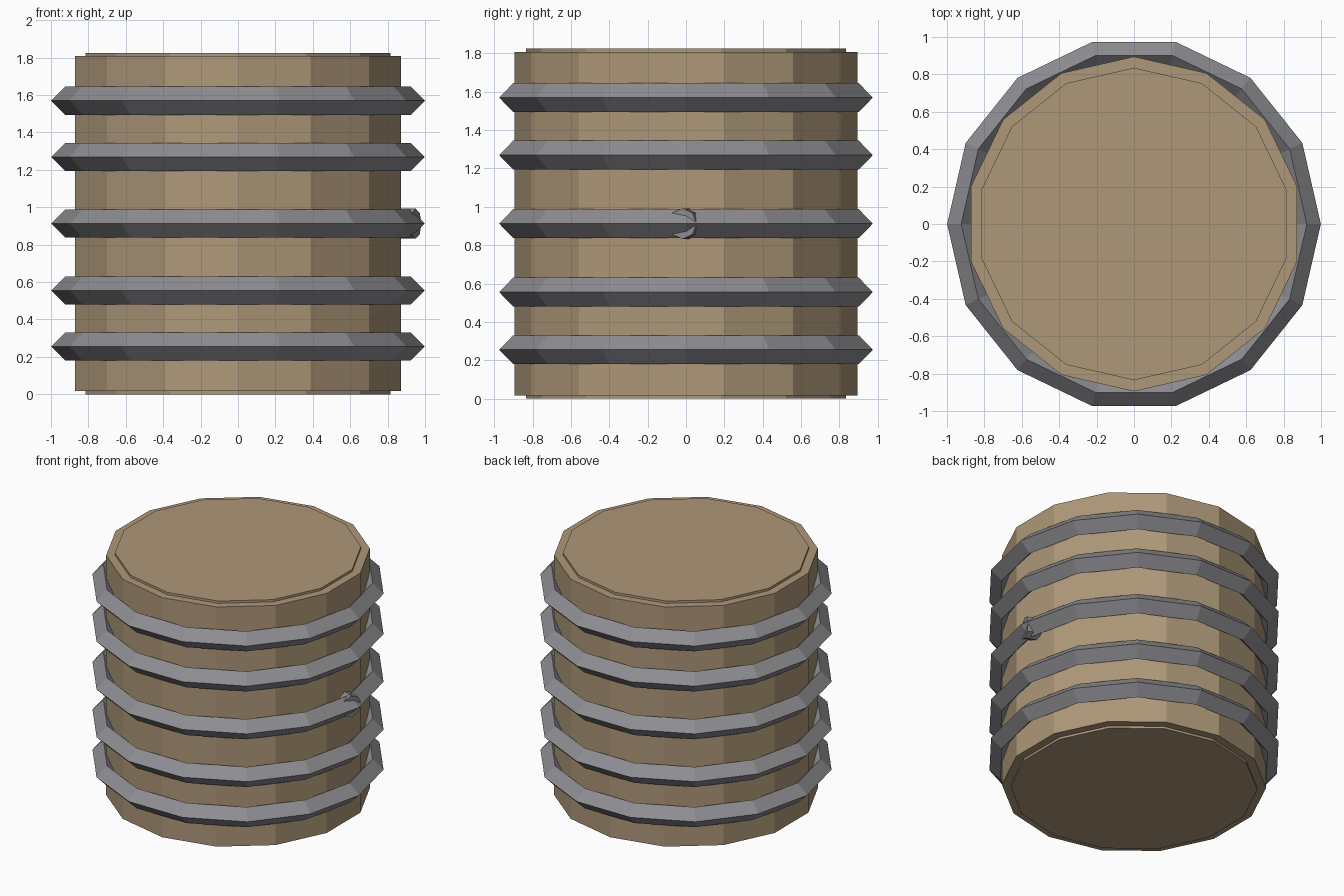
import bpy
from math import pi

if "Cube" in bpy.data.objects:
    bpy.data.objects.remove(bpy.data.objects["Cube"])

SIDES = 14
MID = 0.9125


def material(name, color):
    m = bpy.data.materials.new(name)
    m.diffuse_color = color
    m.use_nodes = True
    m.node_tree.nodes["Principled BSDF"].inputs["Base Color"].default_value = m.diffuse_color
    return m


wood = material("wood", (0.42, 0.31, 0.19, 1))
iron = material("iron", (0.27, 0.27, 0.29, 1))


def finish(name, mat):
    ob = bpy.context.object
    ob.name = name
    ob.data.materials.append(mat)
    return ob


def drum(name, radius, z0, z1):
    bpy.ops.mesh.primitive_cylinder_add(vertices=SIDES, radius=radius, depth=z1 - z0,
                                        location=(0, 0, (z0 + z1) / 2))
    return finish(name, wood)


# Barrel body and the slightly narrower lids
drum("barrel_body", 0.895, 0.017, 1.808)
drum("top_lid", 0.835, 1.79, 1.825)
drum("bottom_lid", 0.835, 0.0, 0.035)

# Five hoops with a diamond cross-section
for i, dz in enumerate((-0.657, -0.357, 0, 0.357, 0.657)):
    bpy.ops.mesh.primitive_torus_add(major_segments=SIDES, minor_segments=4,
                                     major_radius=0.924, minor_radius=0.075,
                                     location=(0, 0, MID + dz))
    finish(f"hoop_{i + 1}", iron)

# Small eight-sided bung on the right side, half buried in the middle hoop
bpy.ops.mesh.primitive_cylinder_add(vertices=8, radius=0.08, depth=0.1,
                                    location=(0.904, 0, MID), rotation=(0, pi / 2, 0))
bung = finish("bung", iron)
bung.rotation_euler = (pi / 8, pi / 2, 0)
bung.rotation_mode = 'XYZ'
